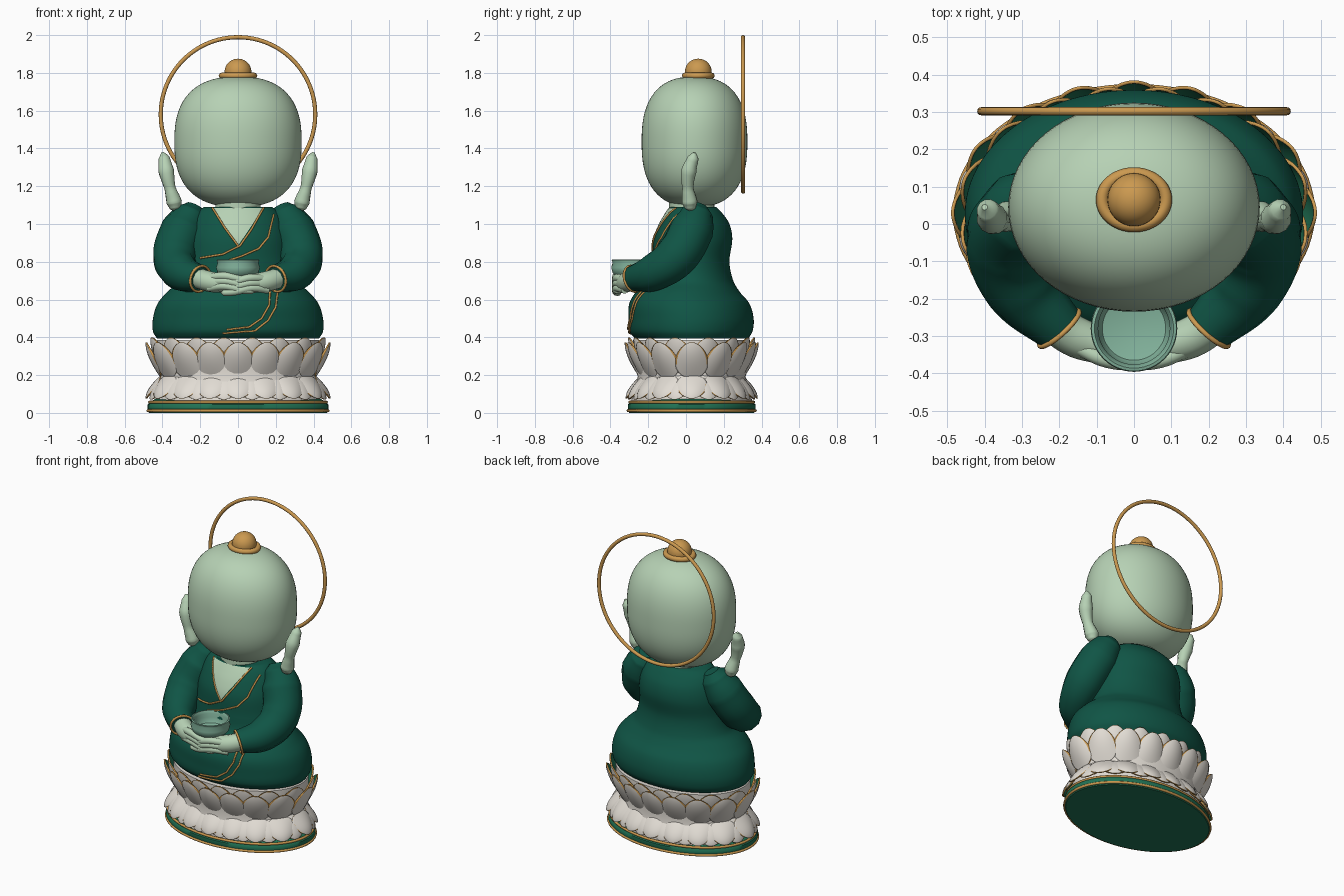
import bpy, bmesh, math
from mathutils import Vector

if "Cube" in bpy.data.objects:
    bpy.data.objects.remove(bpy.data.objects["Cube"])


def material(name, rgb):
    m = bpy.data.materials.new(name)
    m.use_nodes = True
    m.diffuse_color = (*rgb, 1)
    m.node_tree.nodes["Principled BSDF"].inputs["Base Color"].default_value = (*rgb, 1)
    return m


SKIN = material("pale jade skin", (0.47, 0.64, 0.46))
ROBE = material("dark green robe", (0.005, 0.09, 0.06))
GOLD = material("gold", (0.60, 0.32, 0.08))
GREEN = material("lotus green", (0.015, 0.17, 0.09))
WHITE = material("petal white", (0.76, 0.72, 0.66))
BOWL = material("bowl celadon", (0.23, 0.46, 0.34))


def smooth(obj, angle=50):
    bpy.ops.object.select_all(action="DESELECT")
    obj.select_set(True)
    bpy.context.view_layer.objects.active = obj
    bpy.ops.object.shade_smooth_by_angle(angle=math.radians(angle))


def finish(name, bm, *mats, recalc=True):
    if recalc:
        bmesh.ops.recalc_face_normals(bm, faces=bm.faces)
    mesh = bpy.data.meshes.new(name)
    bm.to_mesh(mesh)
    bm.free()
    obj = bpy.data.objects.new(name, mesh)
    bpy.context.collection.objects.link(obj)
    for m in mats:
        mesh.materials.append(m)
    smooth(obj)
    return obj


def loft(name, rings, mat, n=72):
    """Stack of ellipses, each given as z, half width, front y, back y."""
    bm = bmesh.new()
    rows = []
    for z, rx, yf, yb in rings:
        angles = [2 * math.pi * i / n for i in range(n)]
        rows.append([bm.verts.new((rx * math.cos(a), (yf + yb) / 2 + (yb - yf) / 2 * math.sin(a), z))
                     for a in angles])
    for lo, hi in zip(rows, rows[1:]):
        for i in range(n):
            bm.faces.new((lo[i], lo[(i + 1) % n], hi[(i + 1) % n], hi[i]))
    bm.faces.new(rows[0])
    bm.faces.new(rows[-1])
    return finish(name, bm, mat)


def tube(name, pts, mat, r=1.0, cyclic=False, res=6):
    """Round tube through x, y, z and an optional radius per point."""
    cu = bpy.data.curves.new(name, "CURVE")
    cu.dimensions = "3D"
    cu.bevel_depth = r
    cu.bevel_resolution = 4 if r == 1.0 else 2
    cu.resolution_u = res
    cu.use_fill_caps = True
    sp = cu.splines.new("BEZIER")
    sp.bezier_points.add(len(pts) - 1)
    sp.use_cyclic_u = cyclic
    for bp, p in zip(sp.bezier_points, pts):
        bp.co = p[:3]
        bp.radius = p[3] if len(p) > 3 else 1
        bp.handle_left_type = bp.handle_right_type = "AUTO"
    cu.materials.append(mat)
    obj = bpy.data.objects.new(name, cu)
    bpy.context.collection.objects.link(obj)
    bpy.ops.object.select_all(action="DESELECT")
    obj.select_set(True)
    bpy.context.view_layer.objects.active = obj
    bpy.ops.object.convert(target="MESH")
    smooth(bpy.context.object)


def ellipse(a, b, cy, z, n=32):
    return [(a * math.cos(2 * math.pi * i / n), cy + b * math.sin(2 * math.pi * i / n), z) for i in range(n)]


# Base plate with two gold rims
CY = 0.03
loft("base_plate", [(z, r, CY - r + 0.14, CY + r - 0.14)
                    for z, r in ((0, .47), (.01, .478), (.045, .478), (.06, .46), (.08, .43))], GREEN)
tube("base_lower_rim", ellipse(.477, .337, CY, .012), GOLD, .008, True, 3)
tube("base_upper_rim", ellipse(.468, .328, CY, .057), GOLD, .008, True, 3)
loft("lotus_core", [(z, r, CY - r + 0.12, CY + r - 0.12)
                    for z, r in ((.06, .44), (.13, .43), (.19, .405), (.28, .43), (.385, .43))], WHITE)


# Lotus petals spaced evenly around an ellipse
def even_angles(count, shift, a, b, steps=1440):
    angles, lengths, total = [], [], 0
    for i in range(steps):
        t = -math.pi / 2 + 2 * math.pi * i / steps
        angles.append(t)
        lengths.append(total)
        total += math.hypot(a * math.sin(t), b * math.cos(t)) * 2 * math.pi / steps
    goals = [(k + shift) * total / count for k in range(count)]
    return [min(zip(lengths, angles), key=lambda p: abs(p[0] - g))[1] for g in goals]


def petal_row(name, z0, z1, a, b, flare, half, shift):
    us = (-1, -.89, -.6, -.3, 0, .3, .6, .89, 1)
    vs = [.5 - .49 * math.cos(math.pi * j / 12) for j in range(13)]
    bm = bmesh.new()
    for ang in even_angles(16, shift, a, b):
        root = Vector((a * math.cos(ang), CY + b * math.sin(ang), 0))
        out = Vector((math.cos(ang) / a, math.sin(ang) / b, 0)).normalized()
        side = Vector((-out.y, out.x, 0))
        grid = []
        for v in vs:
            w = half * 1.86 * v ** .45 * (1 - v) ** .6 * .97
            grid.append([bm.verts.new(root + side * (u * w) + Vector((0, 0, z0 + (z1 - z0) * v))
                                      + out * (flare * math.sin(v * math.pi / 2) - .03 * u * u * math.sin(v * math.pi)))
                         for u in us])
        for j in range(12):
            for i in range(8):
                q = [grid[j][i], grid[j][i + 1], grid[j + 1][i + 1], grid[j + 1][i]]
                f = bm.faces.new(q if z1 > z0 else q[::-1])
                border = (i in (0, 7) and vs[j] > .3) or j == 11
                f.material_index = 2 if border else 0
    obj = finish(name, bm, WHITE, GREEN, GOLD, recalc=False)
    s = obj.modifiers.new("thickness", "SOLIDIFY")
    s.thickness = .009
    s.offset = -1
    s.material_offset = 1
    s.material_offset_rim = 2


petal_row("upper_petals", .185, .375, .41, .275, .08, .1, 0)
petal_row("upper_inner_petals", .2, .4, .405, .27, .07, .1, .5)
petal_row("lower_petals", .2, .075, .41, .27, .08, .095, 0)
petal_row("lower_inner_petals", .2, .07, .405, .265, .075, .095, .5)

# Robe: crossed lap flowing into the torso
KEYS = [(.395, .43, -.27, .33), (.43, .45, -.30, .352), (.5, .45, -.305, .358), (.58, .425, -.3, .335),
        (.64, .375, -.265, .285), (.7, .31, -.2, .25), (.8, .28, -.18, .23), (.92, .27, -.17, .245),
        (1.0, .25, -.14, .23), (1.06, .22, -.105, .19), (1.09, .18, -.085, .16)]


def section(z):
    k = max(i for i in range(len(KEYS) - 1) if KEYS[i][0] <= z + 1e-6)
    p0, p1, p2, p3 = (KEYS[min(max(k + d, 0), len(KEYS) - 1)] for d in (-1, 0, 1, 2))
    h = p2[0] - p1[0]
    t = (z - p1[0]) / h
    vals = []
    for c in (1, 2, 3):
        m1 = (p2[c] - p0[c]) / (p2[0] - p0[0]) * h
        m2 = (p3[c] - p1[c]) / (p3[0] - p1[0]) * h
        vals.append((2 * t**3 - 3 * t * t + 1) * p1[c] + (t**3 - 2 * t * t + t) * m1
                    + (3 * t * t - 2 * t**3) * p2[c] + (t**3 - t * t) * m2)
    return (z, *vals)


loft("robe", [section(.395 + .695 * i / 60) for i in range(61)], ROBE, 96)


def on_robe(x, z, lift=.003):
    _, rx, yf, yb = section(z)
    return (x, (yf + yb) / 2 - (yb - yf) / 2 * math.sqrt(max(0, 1 - (x / rx) ** 2)) - lift, z)


# Bare chest in the neckline
bm = bmesh.new()
rows = [[bm.verts.new(on_robe(.135 * (j + .02) / 12 * (i / 5 - 1), .885 + .2 * j / 12, .004)) for i in range(11)]
        for j in range(13)]
for lo, hi in zip(rows, rows[1:]):
    for i in range(10):
        bm.faces.new((lo[i], lo[i + 1], hi[i + 1], hi[i]))
finish("chest", bm, SKIN, recalc=False)


# Gold piping draped over the robe
def piping(name, path):
    pts = []
    for (x0, z0), (x1, z1) in zip(path, path[1:]):
        pts += [on_robe(x0 + (x1 - x0) * i / 5, z0 + (z1 - z0) * i / 5) for i in range(5)]
    tube(name, pts + [on_robe(*path[-1])], GOLD, .0055, res=2)


piping("right_collar_edge", [(-.135, 1.085), (-.07, .98), (0, .885)])
piping("left_collar_edge", [(.135, 1.085), (.07, .97), (.01, .885), (-.08, .84), (-.2, .82)])
piping("left_collar_hem", [(.19, 1.05), (.16, .93), (.11, .87), (.02, .83), (-.1, .79)])
piping("lap_hem_outer", [(.21, .645), (.2, .56), (.16, .49), (.09, .435), (-.08, .42)])
piping("lap_hem_inner", [(.17, .645), (.165, .57), (.125, .5), (.06, .455), (-.06, .44)])

# Sleeves, cuffs, hands and ears on both sides
for s, label in ((1, "left"), (-1, "right")):
    def both(pts):
        return [(s * p[0], *p[1:]) for p in pts]

    tube(label + "_sleeve", both([(.23, .07, 1.095, .045), (.245, .06, 1.06, .085), (.29, .03, .97, .118),
                                  (.335, -.05, .83, .117), (.3, -.17, .745, .1), (.2, -.28, .71, .07)]), ROBE, res=10)
    bpy.ops.mesh.primitive_torus_add(major_radius=.07, minor_radius=.007, major_segments=32, minor_segments=8,
                                     location=(s * .2, -.28, .71))
    cuff = bpy.context.object
    cuff.name = label + "_cuff"
    cuff.rotation_euler = Vector((-s * .1, -.11, -.035)).to_track_quat("Z", "Y").to_euler()
    cuff.data.materials.append(GOLD)
    smooth(cuff)
    tube(label + "_hand", both([(.22, -.26, .715, .055), (.15, -.305, .695, .055), (.07, -.325, .685, .05),
                                (0, -.33, .68, .035)]), SKIN)
    for i in range(3):
        z = .725 - .027 * i - (.01 if s > 0 else 0)
        tube(f"{label}_finger_{i + 1}", both([(.16, -.325, z - .01, .02), (.07, -.365, z, .021),
                                              (-.02, -.37, z - .02, .02), (-.075, -.36, z - .025, .017),
                                              (-.09, -.355, z - .026, .004)]), SKIN)
    tube(label + "_ear", both([(.4, .045, 1.378, .008), (.392, .038, 1.35, .03), (.38, .015, 1.28, .042),
                               (.36, .01, 1.19, .03), (.338, .02, 1.115, .042), (.333, .022, 1.085, .03),
                               (.33, .022, 1.068, .007)]), SKIN)

# Bowl with a hollow inside
loft("bowl", [(z, r, -.28 - r, -.28 + r) for z, r in
              ((.705, .05), (.715, .08), (.74, .108), (.77, .116), (.795, .108), (.81, .114), (.812, .106),
               (.795, .096), (.77, .1), (.74, .085), (.73, .04))], BOWL, 48)

# Neck and rounded head
loft("neck", [(z, r, .03 - r, .03 + r) for z, r in ((1.0, .12), (1.15, .12))], SKIN, 40)
bm = bmesh.new()
bmesh.ops.create_uvsphere(bm, u_segments=64, v_segments=40, radius=1)
for v in bm.verts:
    f = (math.hypot(v.co.x, v.co.y) ** 2.5 + abs(v.co.z) ** 2.5) ** (-1 / 2.5)
    v.co = (v.co.x * f * .337, v.co.y * f * .28 + .045, v.co.z * f * .345 + 1.435)
finish("head", bm, SKIN)

# Crown ornament and halo
tube("ornament_ring", ellipse(.085, .07, .065, 1.785, 24), GOLD, .017, True, 3)
loft("ornament_dome", [(1.77 + .035 * min(i, 1) + .07 * math.sin(math.pi / 2 * max(i - 1, 0) / 10),
                        *(lambda r: (r, .065 - r, .065 + r))(.071 * math.cos(math.pi / 2 * max(i - 1, 0) / 10.1)))
                       for i in range(12)], GOLD, 40)
bpy.ops.mesh.primitive_torus_add(major_radius=.409, minor_radius=.011, major_segments=96, minor_segments=12,
                                 location=(0, .302, 1.58), rotation=(math.pi / 2, 0, 0))
halo = bpy.context.object
halo.name = "halo"
halo.data.materials.append(GOLD)
smooth(halo)
